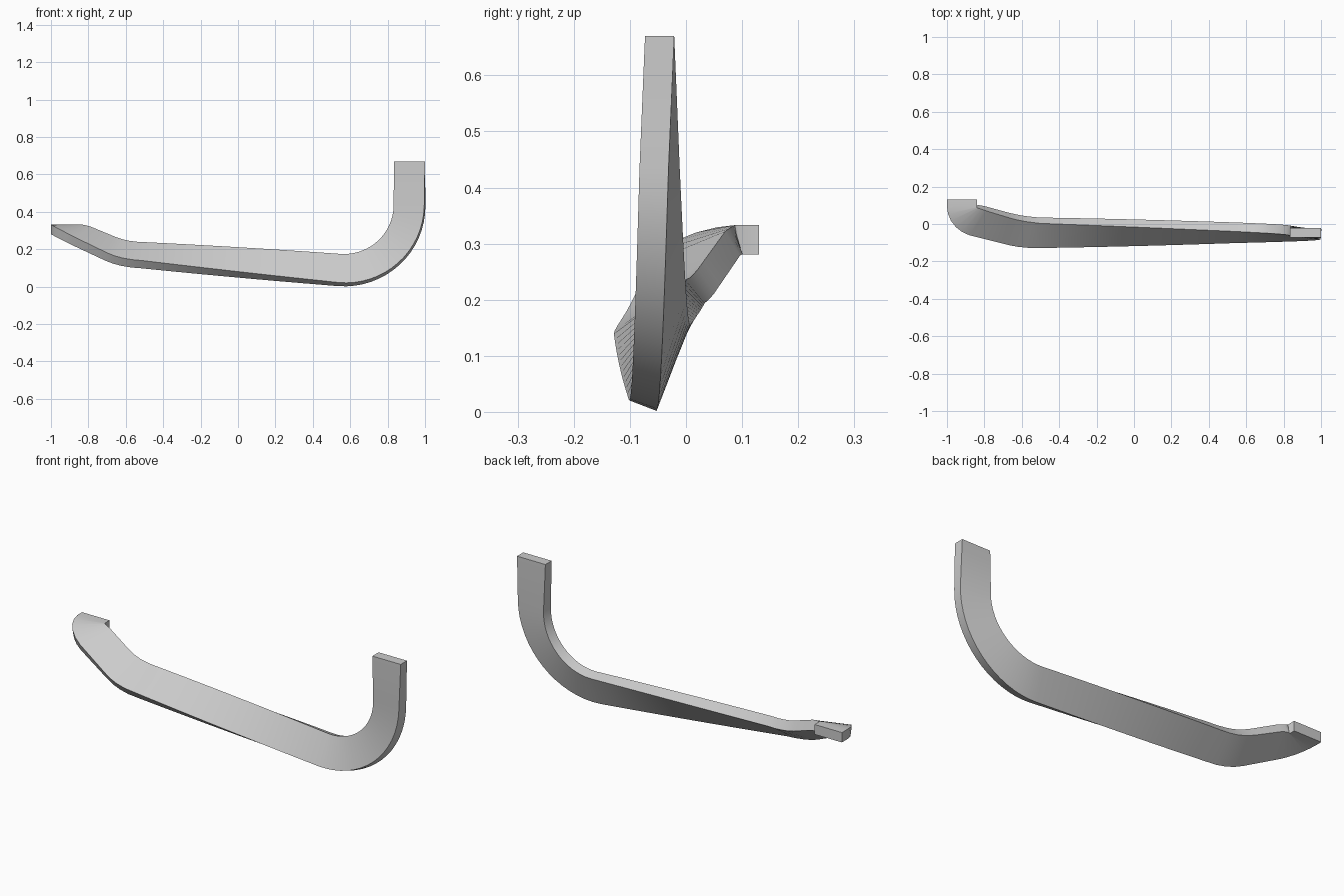
import bpy, bmesh
from math import sin, cos, radians
from mathutils import Vector

cube = bpy.data.objects.get("Cube")
if cube:
    bpy.data.objects.remove(cube, do_unlink=True)

WIDTH, THICK = 0.165, 0.052
CENTRE_Y = -0.047
BACK = Vector((0, 1, 0))
sections = []  # (outer front corner, inner front corner, direction to the back)


def add_twisted(x, z, bend, twist):
    """Rectangular section at (x, z); bend turns the path, twist rolls it."""
    b, t = radians(bend), radians(twist)
    inward = Vector((-cos(b), 0, sin(b)))
    across = inward * cos(t) + BACK * sin(t)
    back = BACK * cos(t) - inward * sin(t)
    front = Vector((x, CENTRE_Y, z)) - back * THICK / 2
    sections.append((front - across * WIDTH / 2, front + across * WIDTH / 2, back))


# Upright leg
for i in range(4):
    add_twisted(0.917, 0.67 - 0.237 * i / 4, 0, 7 * i / 4)

# Large bend
ARC, END = 16, 94
for i in range(ARC + 1):
    a = radians(END * i / ARC)
    add_twisted(0.567 + 0.35 * cos(a), 0.433 - 0.345 * sin(a),
                END * i / ARC, 7 + 15 * i / ARC)

# Long run, rolling steadily backwards
for i in range(1, 13):
    f = i / 12
    add_twisted(0.543 - 1.05 * f, 0.089 + 0.079 * f, END, 22 + 31 * f)

# Far bend and flat tip: outer and inner edges of the front face
tip = [
    ((-0.57, -0.127, 0.145), (-0.54, 0.008, 0.240)),
    ((-0.62, -0.122, 0.154), (-0.58, 0.013, 0.245)),
    ((-0.66, -0.115, 0.165), (-0.62, 0.021, 0.254)),
    ((-0.70, -0.105, 0.181), (-0.66, 0.031, 0.268)),
    ((-0.88, -0.060, 0.268), (-0.79, 0.070, 0.322)),
    ((-0.92, -0.042, 0.289), (-0.81, 0.077, 0.327)),
    ((-0.953, -0.016, 0.306), (-0.825, 0.082, 0.330)),
    ((-0.979, 0.018, 0.320), (-0.834, 0.085, 0.332)),
    ((-0.994, 0.054, 0.329), (-0.839, 0.087, 0.333)),
    ((-1.0, 0.092, 0.333), (-0.84, 0.092, 0.333)),
    ((-1.0, 0.13, 0.333), (-0.84, 0.13, 0.333)),
]
edges = [(Vector(a), Vector(b)) for a, b in tip]
mids = [(sections[-1][0] + sections[-1][1]) / 2] + [(a + b) / 2 for a, b in edges]
for i, (a, b) in enumerate(edges):
    along = mids[min(i + 2, len(mids) - 1)] - mids[i]
    if i == len(edges) - 1:
        along = BACK
    sections.append((a, b, along.cross(b - a).normalized()))

# Skin the sections into one closed bar
bm = bmesh.new()
rings = []
for a, b, back in sections:
    corners = (a, b, b + back * THICK, a + back * THICK)
    rings.append([bm.verts.new(p) for p in corners])
for r, s in zip(rings, rings[1:]):
    for k in range(4):
        n = (k + 1) % 4
        bm.faces.new((r[k], r[n], s[n], s[k]))
bm.faces.new(rings[0])
bm.faces.new(rings[-1])
bmesh.ops.recalc_face_normals(bm, faces=bm.faces[:])
mesh = bpy.data.meshes.new("bent_bar")
bm.to_mesh(mesh)
bm.free()
bar = bpy.data.objects.new("bent_bar", mesh)
bpy.context.collection.objects.link(bar)

# Plain grey material
grey = bpy.data.materials.new("light_grey")
grey.use_nodes = True
colour = (0.6, 0.6, 0.6, 1)
grey.diffuse_color = colour
for node in grey.node_tree.nodes:
    if node.type == 'BSDF_PRINCIPLED':
        node.inputs["Base Color"].default_value = colour
mesh.materials.append(grey)

# Smooth along the bar, crisp along its edges
bpy.ops.object.select_all(action='DESELECT')
bar.select_set(True)
bpy.context.view_layer.objects.active = bar
bpy.ops.object.shade_smooth_by_angle(angle=radians(35))
